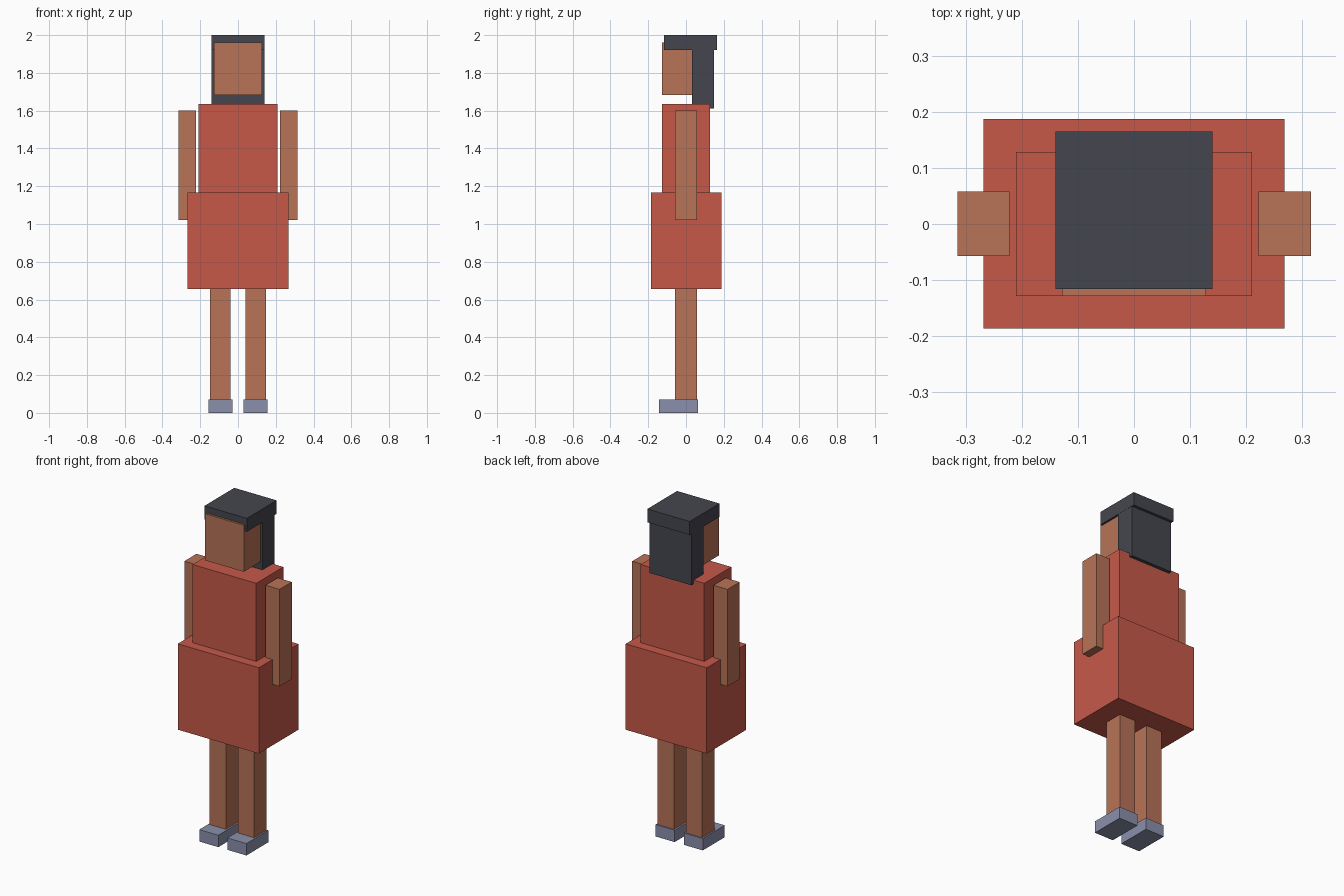
import bpy
import bmesh

# Remove the default object
cube = bpy.data.objects.get("Cube")
if cube:
    bpy.data.objects.remove(cube, do_unlink=True)


def linear(c):
    c /= 255
    return c / 12.92 if c <= 0.04045 else ((c + 0.055) / 1.055) ** 2.4


def material(name, rgb):
    mat = bpy.data.materials.new(name)
    color = (*[linear(c) for c in rgb], 1)
    mat.diffuse_color = color
    mat.use_nodes = True
    for node in mat.node_tree.nodes:
        if node.type == "BSDF_PRINCIPLED":
            node.inputs["Base Color"].default_value = color
            node.inputs["Roughness"].default_value = 0.9
    return mat


def box(name, mat, xs, ys, zs):
    """Flat-sided box spanning the given (low, high) ranges."""
    bm = bmesh.new()
    bmesh.ops.create_cube(bm, size=1)
    for v in bm.verts:
        v.co = [lo + (c + 0.5) * (hi - lo)
                for c, (lo, hi) in zip(v.co, (xs, ys, zs))]
    mesh = bpy.data.meshes.new(name)
    bm.to_mesh(mesh)
    bm.free()
    mesh.materials.append(mat)
    obj = bpy.data.objects.new(name, mesh)
    bpy.context.scene.collection.objects.link(obj)
    return obj


def pair(name, mat, xs, ys, zs):
    """Matching left (+x) and right (-x) boxes."""
    box("left_" + name, mat, xs, ys, zs)
    box("right_" + name, mat, (-xs[1], -xs[0]), ys, zs)


skin = material("skin", (184, 115, 86))
red = material("red_dress", (198, 89, 73))
dark = material("dark_hair", (69, 70, 78))
grey = material("blue_grey_shoes", (139, 144, 171))

# Feet and legs
pair("shoe", grey, (0.03, 0.156), (-0.143, 0.064), (0, 0.071))
pair("leg", skin, (0.041, 0.147), (-0.057, 0.057), (0.004, 0.70))

# Dress
box("skirt", red, (-0.268, 0.268), (-0.186, 0.187), (0.655, 1.168))
box("bodice", red, (-0.21, 0.21), (-0.128, 0.128), (1.1, 1.635))

# Arms
pair("arm", skin, (0.222, 0.315), (-0.057, 0.058), (1.02, 1.60))

# Head and hair
box("head", skin, (-0.128, 0.128), (-0.128, 0.128), (1.682, 1.96))
box("hair_cap", dark, (-0.14, 0.14), (-0.116, 0.165), (1.92, 2.0))
box("hair_back", dark, (-0.139, 0.139), (0.032, 0.148), (1.612, 1.95))
